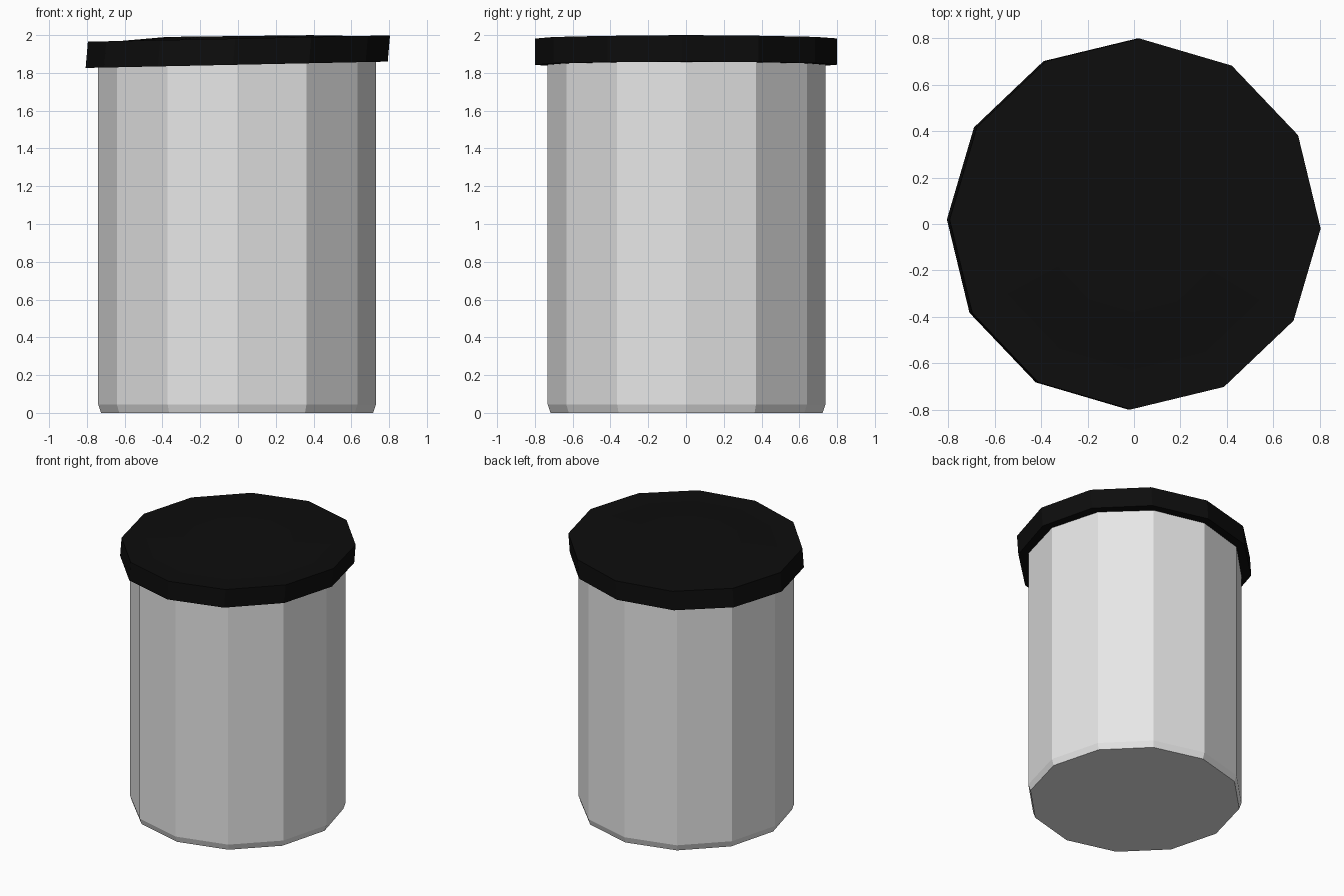
import bpy, bmesh, math

if "Cube" in bpy.data.objects:
    bpy.data.objects.remove(bpy.data.objects["Cube"])

SIDES = 12


def material(name, rgb):
    m = bpy.data.materials.new(name)
    m.diffuse_color = (*rgb, 1)
    m.use_nodes = True
    m.node_tree.nodes["Principled BSDF"].inputs["Base Color"].default_value = m.diffuse_color
    return m


def stacked_rings(name, rings, turn, mat):
    """Flat-sided solid from rings of (radius, height, x shift, y shift, slope along x)."""
    bm = bmesh.new()
    loops = []
    for r, z, sx, sy, slope in rings:
        loop = []
        for i in range(SIDES):
            a = math.radians(turn) + math.tau * i / SIDES
            x, y = r * math.cos(a), r * math.sin(a)
            loop.append(bm.verts.new((x + sx, y + sy, z + slope * x)))
        loops.append(loop)
    for lo, hi in zip(loops, loops[1:]):
        for i in range(SIDES):
            j = (i + 1) % SIDES
            bm.faces.new((lo[i], lo[j], hi[j], hi[i]))
    bm.faces.new(loops[0][::-1])
    bm.faces.new(loops[-1])
    bmesh.ops.recalc_face_normals(bm, faces=bm.faces)
    mesh = bpy.data.meshes.new(name)
    bm.to_mesh(mesh)
    bm.free()
    mesh.materials.append(mat)
    obj = bpy.data.objects.new(name, mesh)
    bpy.context.collection.objects.link(obj)
    return obj


grey = material("light grey", (0.8, 0.8, 0.8))
black = material("black", (0.004, 0.004, 0.004))

# Container body with a small bevel at the foot
stacked_rings("body", [
    (0.72, 0.0, -0.005, 0.003, 0),
    (0.735, 0.045, -0.005, 0.003, 0),
    (0.735, 1.86, -0.005, 0.003, 0),
], 0, grey)

# Slightly tilted lid with a shallow raised centre
TILT = 0.021
stacked_rings("lid", [
    (0.80, 1.843, -0.007, 0, TILT),
    (0.80, 1.982, 0.005, 0, TILT),
    (0.63, 1.982, 0.005, 0, TILT),
    (0.38, 1.995, 0.005, 0, 0.012),
], -1.4, black)
